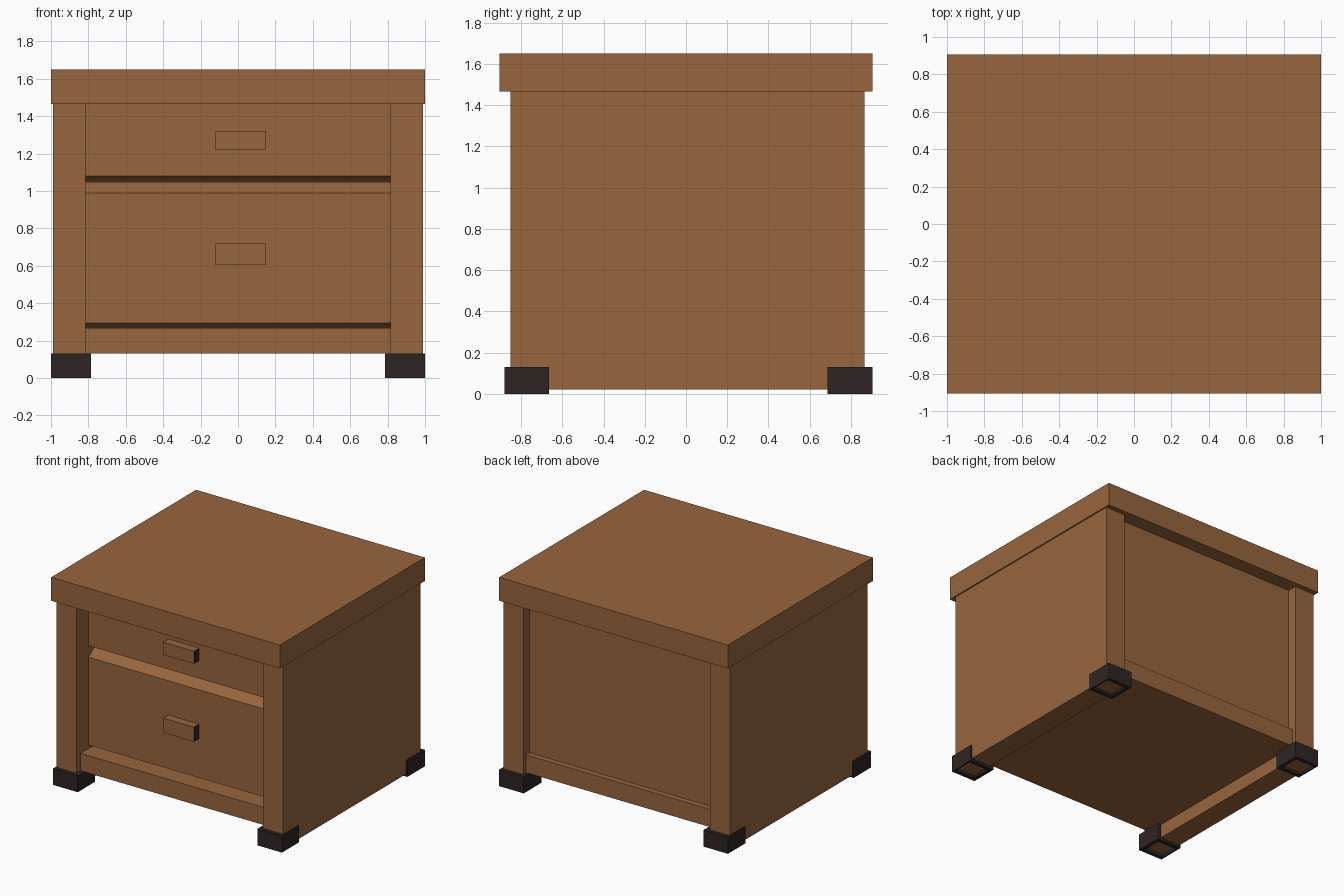
import bpy, bmesh

if "Cube" in bpy.data.objects:
    bpy.data.objects.remove(bpy.data.objects["Cube"])


def material(name, col):
    m = bpy.data.materials.new(name)
    m.diffuse_color = (*col, 1)
    m.use_nodes = True
    m.node_tree.nodes["Principled BSDF"].inputs["Base Color"].default_value = m.diffuse_color
    return m


wood = material("brown wood", (0.31, 0.132, 0.047))
dark = material("dark foot", (0.028, 0.018, 0.018))


def finish(name, bm, *mats):
    bmesh.ops.recalc_face_normals(bm, faces=bm.faces)
    me = bpy.data.meshes.new(name)
    bm.to_mesh(me)
    bm.free()
    for m in mats:
        me.materials.append(m)
    ob = bpy.data.objects.new(name, me)
    bpy.context.collection.objects.link(ob)
    return ob


def add_box(bm, x0, x1, y0, y1, z0, z1):
    vs = bmesh.ops.create_cube(bm, size=1)["verts"]
    for v in vs:
        v.co.x = x1 if v.co.x > 0 else x0
        v.co.y = y1 if v.co.y > 0 else y0
        v.co.z = z1 if v.co.z > 0 else z0


def box(name, *dims, mats=(wood,)):
    bm = bmesh.new()
    add_box(bm, *dims)
    return finish(name, bm, *mats)


def drawer(name, profile):
    # (y, z) profile swept across the opening
    bm = bmesh.new()
    f = bm.faces.new([bm.verts.new((-0.815, y, z)) for y, z in profile])
    r = bmesh.ops.extrude_face_region(bm, geom=[f])
    for v in r["geom"]:
        if isinstance(v, bmesh.types.BMVert):
            v.co.x = 0.815
    return finish(name, bm, wood)


def foot(name, x0, x1, y0, y1):
    # hollow square sleeve around the post
    t, h = 0.03, 0.13
    bm = bmesh.new()
    rings = []
    for d, z in ((0, 0), (0, h), (t, h), (t, 0)):
        # keep the outer side wall thin so it wraps the side panel
        a = x0 + (min(d, 0.01) if x0 < 0 else d)
        b = x1 - (min(d, 0.01) if x0 > 0 else d)
        rings.append([bm.verts.new(p) for p in (
            (a, y0 + d, z), (b, y0 + d, z), (b, y1 - d, z), (a, y1 - d, z))])
    for i in range(4):
        p, q = rings[i], rings[(i + 1) % 4]
        for j in range(4):
            k = (j + 1) % 4
            bm.faces.new((p[j], p[k], q[k], q[j]))
    return finish(name, bm, dark)


# table top
box("top_slab", -1, 1, -0.905, 0.905, 1.465, 1.65)

# side walls and feet
for side, s in (("left", -1), ("right", 1)):
    x0, x1 = sorted((s * 0.815, s * 0.99))
    box(side + "_side", x0, x1, -0.85, 0.865, 0.02, 1.465)
    x0, x1 = sorted((s * 0.785, s * 1.0))
    foot(side + "_front_foot", x0, x1, -0.88, -0.665)
    foot(side + "_back_foot", x0, x1, 0.685, 0.905)

# rails, floor and back panel between the sides
box("front_rail", -0.815, 0.815, -0.80, -0.60, 0.13, 0.268)
box("top_rail", -0.815, 0.815, -0.705, -0.6, 1.445, 1.465)
box("back_rail", -0.815, 0.815, 0.77, 0.835, 0.13, 0.27)
box("floor_panel", -0.815, 0.815, -0.60, 0.77, 0.13, 0.16)
box("back_panel", -0.815, 0.815, 0.75, 0.79, 0.16, 1.465)

# drawer fronts with bevelled edges
drawer("upper_drawer", [(-0.60, 1.052), (-0.63, 1.052), (-0.70, 1.08),
                        (-0.70, 1.445), (-0.60, 1.445)])
drawer("lower_drawer", [(-0.60, 0.268), (-0.63, 0.268), (-0.70, 0.295),
                        (-0.70, 0.99), (-0.63, 1.045), (-0.60, 1.045)])

# handles with dark ends
for name, z0, z1 in (("upper_handle", 1.22, 1.32), ("lower_handle", 0.605, 0.72)):
    h = box(name, -0.12, 0.15, -0.765, -0.69, z0, z1, mats=(wood, dark))
    for p in h.data.polygons:
        p.material_index = int(abs(p.normal.x) > 0.5)
